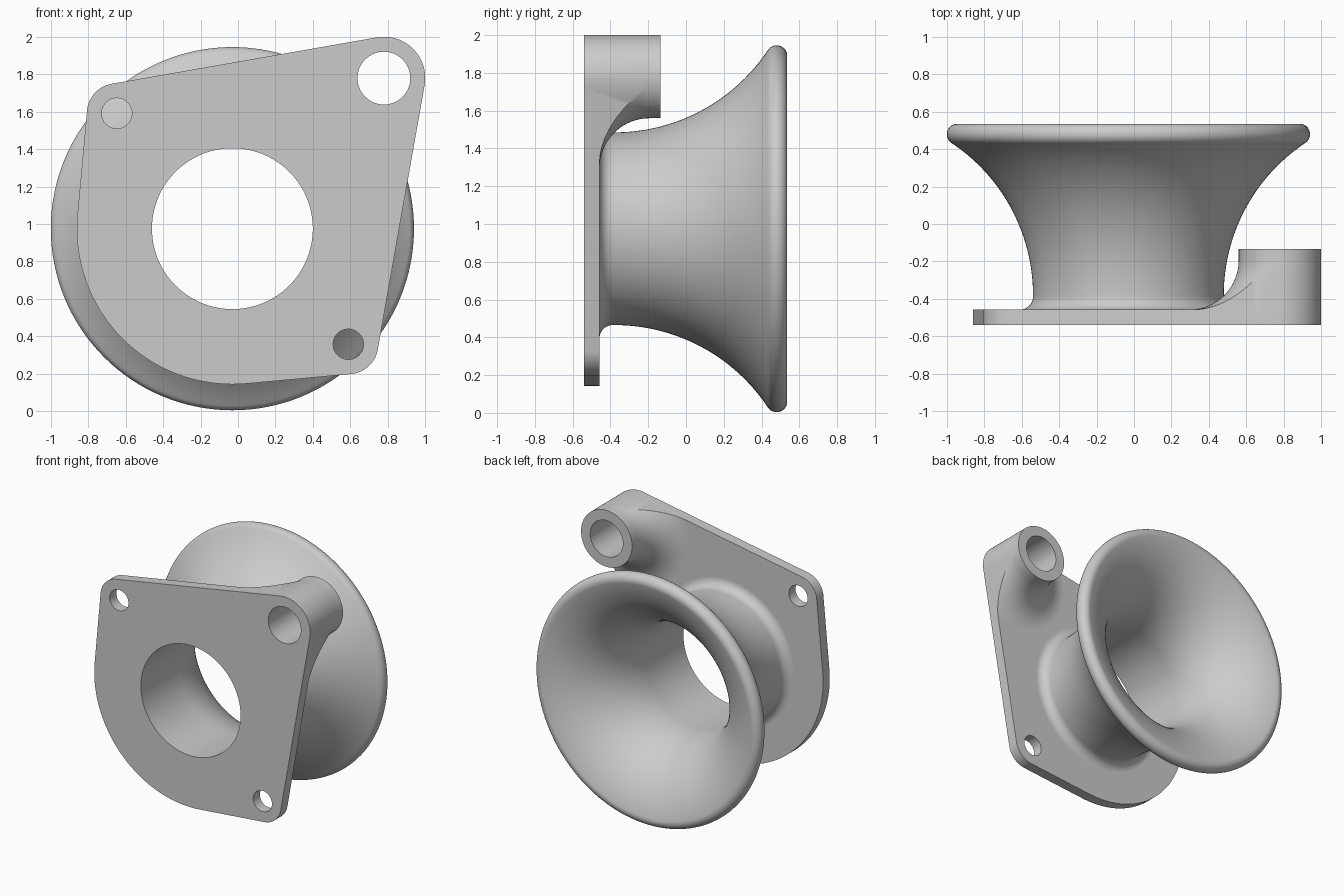
import bpy
import bmesh
from math import sin, cos, pi, radians, degrees, atan2
from mathutils import Vector
from mathutils.geometry import convex_hull_2d

cube = bpy.data.objects.get("Cube")
if cube:
    bpy.data.objects.remove(cube)

metal = bpy.data.materials.new("plain_grey")
metal.use_nodes = True
GREY = (0.6, 0.6, 0.6, 1)
metal.diffuse_color = GREY
metal.node_tree.nodes["Principled BSDF"].inputs["Base Color"].default_value = GREY

FRONT, PLATE_BACK, BOSS_BACK = -0.54, -0.458, -0.135
BORE_X, BORE_Z, BORE_R = -0.03, 0.975, 0.43
BOSS_X, BOSS_Z, BOSS_R, BOSS_HOLE = 0.78, 1.78, 0.22, 0.141
SCREWS = [(-0.648, 1.592), (0.59, 0.357)]
SEGMENTS = 128


def arc(cr, cy, radius, start, end, steps):
    """Points (r, y) on a circle, angles in degrees from the +r direction."""
    angles = [radians(start + (end - start) * i / steps) for i in range(steps + 1)]
    return [(cr + radius * cos(a), cy + radius * sin(a)) for a in angles]


def finish(name, bm):
    bmesh.ops.recalc_face_normals(bm, faces=bm.faces)
    mesh = bpy.data.meshes.new(name)
    bm.to_mesh(mesh)
    bm.free()
    mesh.materials.append(metal)
    obj = bpy.data.objects.new(name, mesh)
    bpy.context.collection.objects.link(obj)
    return obj


def revolve(name, profile, x, z, closed):
    """Turn an (r, y) profile around the y direction through (x, z)."""
    bm = bmesh.new()
    verts = [bm.verts.new((x + r, y, z)) for r, y in profile]
    edges = [bm.edges.new(pair) for pair in zip(verts, verts[1:])]
    if closed:
        edges.append(bm.edges.new((verts[-1], verts[0])))
    bmesh.ops.spin(bm, geom=verts + edges, cent=(x, 0, z), axis=(0, 1, 0),
                   angle=2 * pi, steps=SEGMENTS, use_merge=True)
    bmesh.ops.remove_doubles(bm, verts=bm.verts, dist=0.0001)
    return finish(name, bm)


def prism(name, outline, y0, y1):
    """Extrude an (x, z) outline along y."""
    bm = bmesh.new()
    face = bm.faces.new([bm.verts.new((x, y0, z)) for x, z in outline])
    grown = bmesh.ops.extrude_face_region(bm, geom=[face])["geom"]
    moved = [v for v in grown if isinstance(v, bmesh.types.BMVert)]
    bmesh.ops.translate(bm, verts=moved, vec=(0, y1 - y0, 0))
    return finish(name, bm)


def circle(x, z, r):
    return [Vector((x + r * cos(2 * pi * i / SEGMENTS), z + r * sin(2 * pi * i / SEGMENTS)))
            for i in range(SEGMENTS)]


def select_only(obj):
    bpy.ops.object.select_all(action="DESELECT")
    obj.select_set(True)
    bpy.context.view_layer.objects.active = obj


def boolean(target, tool, operation):
    tool.hide_render = True
    mod = target.modifiers.new("shape", "BOOLEAN")
    mod.object, mod.operation, mod.solver = tool, operation, "EXACT"
    select_only(target)
    bpy.ops.object.modifier_apply(modifier=mod.name)
    bpy.data.objects.remove(tool)


# Mounting flange: boss with a wide fillet flowing into a flat sheet
FILLET = 0.265
boss_profile = [(BOSS_HOLE, FRONT), (2.6, FRONT), (2.6, PLATE_BACK),
                (BOSS_R + FILLET + 0.01, PLATE_BACK)]
boss_profile += arc(BOSS_R + FILLET, PLATE_BACK + FILLET, FILLET, 270, 180, 20)
boss_profile += [(BOSS_R, BOSS_BACK), (BOSS_HOLE, BOSS_BACK)]
flange = revolve("mounting_flange", boss_profile, BOSS_X, BOSS_Z, True)

# Trim the sheet to the outline wrapped around the corner circles
points = circle(BORE_X, BORE_Z, 0.832) + circle(BOSS_X, BOSS_Z, BOSS_R + 0.001)
for x, z in SCREWS:
    points += circle(x, z, 0.16)
outline = [points[i] for i in convex_hull_2d(points)]
boolean(flange, prism("outline_cutter", outline, FRONT - 0.1, BOSS_BACK + 0.1), "INTERSECT")

# Bore and screw holes
for x, z, r in [(BORE_X, BORE_Z, BORE_R)] + [(x, z, 0.081) for x, z in SCREWS]:
    boolean(flange, prism("hole_cutter", circle(x, z, r), FRONT - 0.1, BOSS_BACK), "DIFFERENCE")

# Flared horn: both walls run straight, then curve tangent into the rounded lip
LIP_R, LIP_Y, LIP = 0.915, 0.48, 0.056
TUBE_R = BORE_R + 0.08


def flare(start_r, start_y, side):
    """Arc from the straight wall to the lip, and its end angle in degrees."""
    dr, dy = LIP_R - start_r, LIP_Y - start_y
    radius = (dr * dr + dy * dy - LIP * LIP) / (2 * (dr + side * LIP))
    end = degrees(atan2(dy, dr - radius))
    return arc(start_r + radius, start_y, radius, 180, end, 36), end


inner, inner_end = flare(BORE_R, -0.08, -1)
outer, outer_end = flare(TUBE_R, -0.38, 1)
horn_profile = [(BORE_R, PLATE_BACK)] + inner[:-1]
horn_profile += arc(LIP_R, LIP_Y, LIP, inner_end, outer_end - 180, 24)
horn_profile += outer[-2::-1]
horn_profile += arc(TUBE_R + 0.07, PLATE_BACK + 0.07, 0.07, 180, 270, 10)
horn = revolve("flared_horn", horn_profile, BORE_X, BORE_Z, False)

for obj in (flange, horn):
    select_only(obj)
    bpy.ops.object.shade_smooth_by_angle(angle=radians(30))
